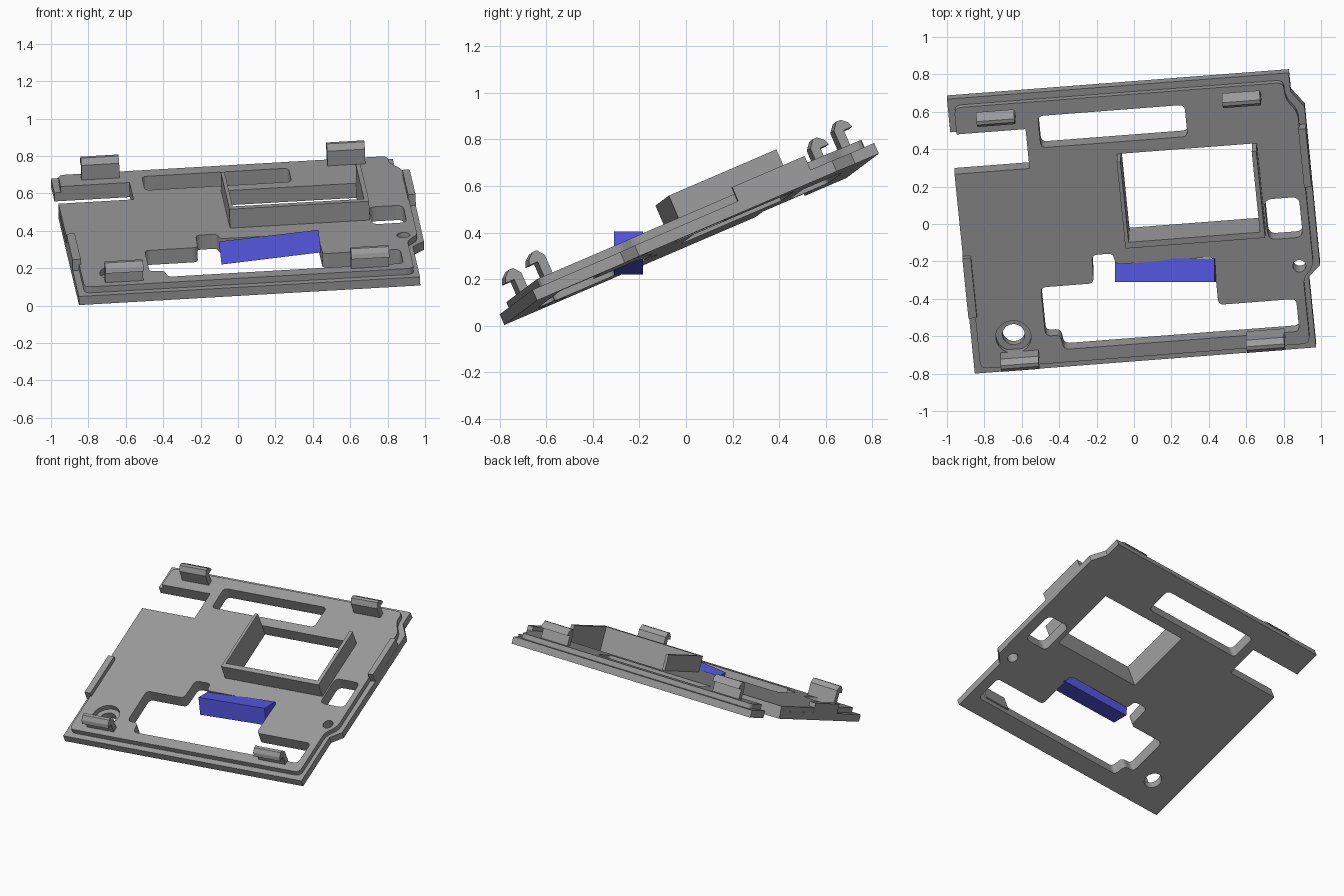
import bpy, math
from mathutils import Matrix, Vector

if "Cube" in bpy.data.objects:
    bpy.data.objects.remove(bpy.data.objects["Cube"])


def material(name, rgb):
    m = bpy.data.materials.new(name)
    m.diffuse_color = (*rgb, 1)
    m.use_nodes = True
    m.node_tree.nodes["Principled BSDF"].inputs["Base Color"].default_value = m.diffuse_color
    return m


GREY = material("plain grey", (0.33, 0.33, 0.33))
BLUE = material("blue", (0.09, 0.095, 0.75))

# Tilted frame of the tray: U along its width, V up the slope, N out of the deck
U = Vector((0.9956, 0.0766, 0.0574)).normalized()
V = Vector((-0.0943, 0.9147, 0.3929))
V = (V - U * V.dot(U)).normalized()
N = U.cross(V)
ORIGIN = Vector((-0.85, -0.78, 0.003))


def frame(a, b, c, o):
    return Matrix((a, b, c)).transposed().to_4x4().copy() if o is None else \
        Matrix.Translation(o) @ Matrix((a, b, c)).transposed().to_4x4()


TRAY = frame(U, V, N, ORIGIN)
SIDE = frame(V, N, U, ORIGIN)      # profiles in V/N extruded along U


def rounded(pts, r):
    """Polygon with each corner replaced by a short arc."""
    out = []
    for i, p in enumerate(pts):
        p = Vector(p)
        a, b = Vector(pts[i - 1]) - p, Vector(pts[(i + 1) % len(pts)]) - p
        s = min(r, a.length * 0.45, b.length * 0.45)
        p0, p1 = p + a.normalized() * s, p + b.normalized() * s
        for k in range(5):
            t = k / 4
            out.append(p0 * (1 - t) ** 2 + p * 2 * t * (1 - t) + p1 * t * t)
    return out


def rect(u0, u1, v0, v1):
    return [(u0, v0), (u1, v0), (u1, v1), (u0, v1)]


def circle(u, v, r, n=24):
    return [(u + r * math.cos(i * math.tau / n), v + r * math.sin(i * math.tau / n))
            for i in range(n)]


def prism(name, loops, c0, c1, matrix=TRAY, mat=GREY):
    """Extrude an outline with holes from c0 to c1 along the frame's third axis."""
    cu = bpy.data.curves.new(name, 'CURVE')
    cu.dimensions, cu.fill_mode = '2D', 'BOTH'
    cu.extrude = (c1 - c0) / 2
    for loop in loops:
        sp = cu.splines.new('POLY')
        sp.points.add(len(loop) - 1)
        for q, p in zip(sp.points, loop):
            q.co = (p[0], p[1], 0, 1)
        sp.use_cyclic_u = True
        sp.use_smooth = False
    cu.materials.append(mat)
    ob = bpy.data.objects.new(name, cu)
    bpy.context.collection.objects.link(ob)
    bpy.ops.object.select_all(action='DESELECT')
    ob.select_set(True)
    bpy.context.view_layer.objects.active = ob
    bpy.ops.object.convert(target='MESH')
    ob = bpy.context.object
    ob.data.transform(matrix @ Matrix.Translation((0, 0, (c0 + c1) / 2)))
    return ob


# Openings shared by both layers
window = rect(0.90, 1.605, 0.755, 1.225)
slot = rounded(rect(0.477, 1.265, 1.295, 1.48), 0.03)
side_hole = rounded(rect(1.64, 1.825, 0.66, 0.895), 0.04)
opening = rounded([(0.40, 0.20), (0.48, 0.20), (0.49, 0.115), (1.755, 0.115),
                   (1.755, 0.305), (1.338, 0.305), (1.338, 0.585), (0.81, 0.585),
                   (0.805, 0.65), (0.69, 0.65), (0.685, 0.485), (0.40, 0.485)], 0.03)
pin_hole = circle(1.79, 0.494, 0.035)
holes = [window, slot, side_hole, opening, pin_hole]

# Base layer with the outer lip
base = [(0, 0), (1.833, 0), (1.833, 0.412), (1.898, 0.475), (1.902, 1.40),
        (1.836, 1.493), (1.836, 1.604), (0, 1.604), (0, 1.41), (0.405, 1.41),
        (0.405, 1.18), (0, 1.18)]
prism("base_plate", [base, circle(0.228, 0.21, 0.06)] + holes, 0, 0.05)

# Raised deck, set in from the lip, with a wider recess around the screw hole
deck = rounded([(0.035, 0.04), (1.805, 0.04), (1.805, 0.42), (1.865, 0.485),
                (1.865, 1.385), (1.805, 1.47), (1.805, 1.565), (0.035, 1.565)], 0.04)
deck += [(0.035, 1.41), (0.405, 1.41), (0.405, 1.18), (0.002, 1.18), (0.002, 0.35),
         (0.035, 0.35)]
prism("deck", [deck, circle(0.228, 0.21, 0.095)] + holes, 0.05, 0.085)

# Three-sided collar around the window, open at the back
collar = [(0.88, 1.225), (0.88, 0.72), (1.63, 0.72), (1.63, 1.225),
          (1.605, 1.225), (1.605, 0.755), (0.90, 0.755), (0.90, 1.225)]
prism("window_collar", [collar], 0.085, 0.195)

# Low ribs on the left and right edges
prism("left_rib", [rect(0, 0.045, 0.35, 0.70)], 0.05, 0.115)
prism("right_rib", [rect(1.86, 1.90, 0.96, 1.30)], 0.05, 0.115)

# Hooked clips, barbs pointing outward at the back and the front
hook = [(1.48, 0.05), (1.52, 0.05), (1.52, 0.155), (1.56, 0.155),
        (1.55, 0.18), (1.525, 0.202), (1.505, 0.202), (1.48, 0.17)]
front_hook = [(1.604 - v, h) for v, h in hook]
for side, u0 in (("left", 0.155), ("right", 1.475)):
    prism("back_clip_" + side, [hook], u0, u0 + 0.203, SIDE)
    prism("front_clip_" + side, [front_hook], u0 - 0.004, u0 + 0.2, SIDE)

# Blue bar lying across the opening
bar_frame = frame(Vector((1, 0, 0)), Vector((0, 0, 1)), Vector((0, -1, 0)), Vector((0, 0, 0)))
prism("blue_bar", [[(-0.088, 0.22), (0.445, 0.285), (0.43, 0.405), (-0.102, 0.343)]],
      0.185, 0.31, bar_frame, BLUE)
